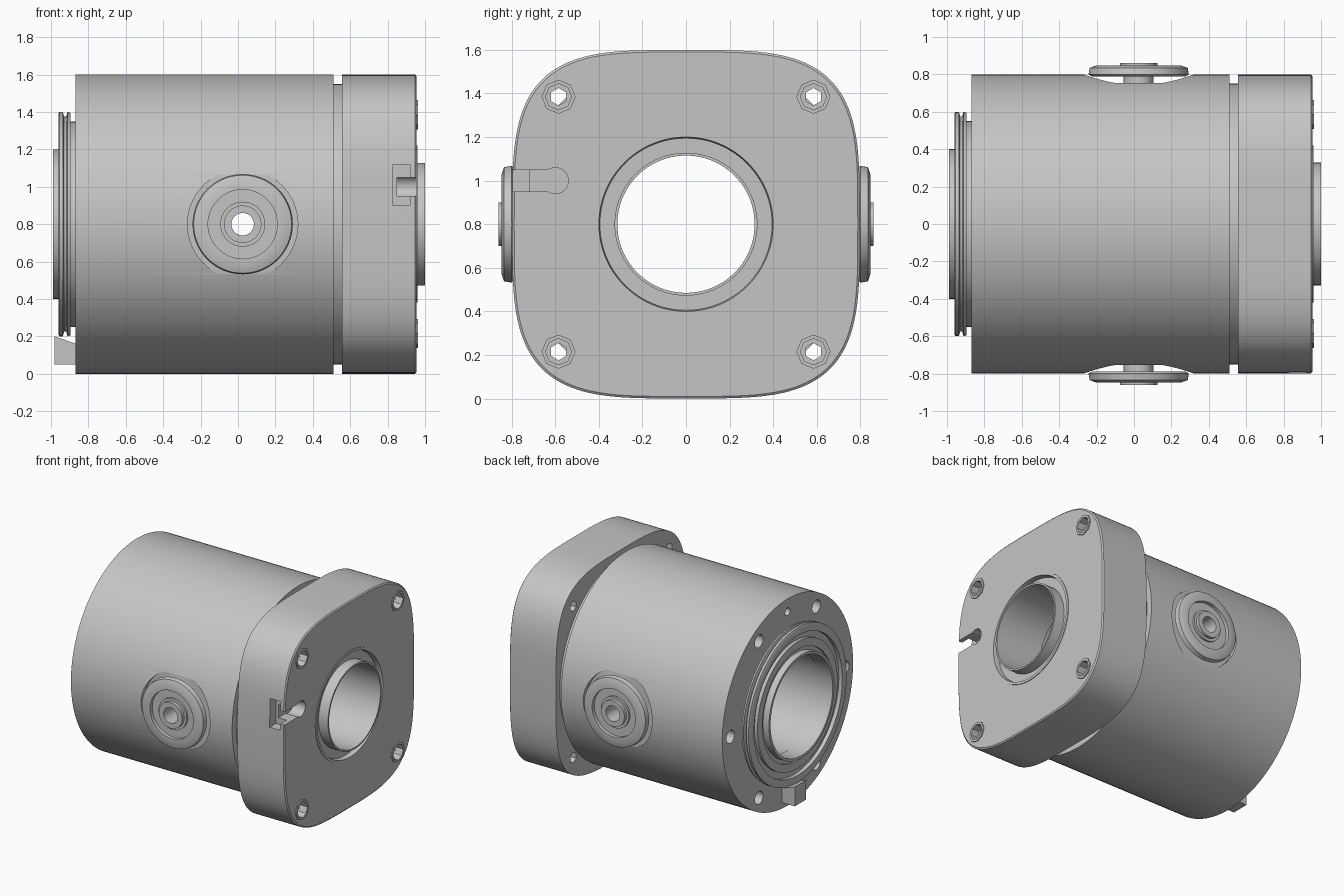
import bpy, bmesh, math
from mathutils import Matrix, Vector

cube = bpy.data.objects.get("Cube")
if cube:
    bpy.data.objects.remove(cube, do_unlink=True)

MID = 0.8          # height of the main axis
PORT_X = 0.025     # position of the side ports

grey = bpy.data.materials.new("plain grey metal")
grey.use_nodes = True
COLOUR = (0.56, 0.56, 0.56, 1)
grey.diffuse_color = COLOUR
grey.node_tree.nodes["Principled BSDF"].inputs["Base Color"].default_value = COLOUR


def finish(bm, name):
    bmesh.ops.recalc_face_normals(bm, faces=bm.faces)
    mesh = bpy.data.meshes.new(name)
    bm.to_mesh(mesh)
    bm.free()
    mesh.materials.append(grey)
    ob = bpy.data.objects.new(name, mesh)
    bpy.context.collection.objects.link(ob)
    return ob


def lathe(name, profile, axis, origin, steps=96):
    """Spin a closed (distance along axis, radius) profile into a ring."""
    axis, origin = Vector(axis), Vector(origin)
    bm = bmesh.new()
    verts = [bm.verts.new(origin + axis * a + Vector((0, 0, r))) for a, r in profile]
    edges = [bm.edges.new((v, verts[i - 1])) for i, v in enumerate(verts)]
    bmesh.ops.spin(bm, geom=verts + edges, cent=origin, axis=axis,
                   angle=math.tau, steps=steps, use_merge=True)
    bmesh.ops.remove_doubles(bm, verts=bm.verts, dist=1e-5)
    return finish(bm, name)


def rod(name, start, end, radius, sides=32):
    start, end = Vector(start), Vector(end)
    bm = bmesh.new()
    turn = (end - start).to_track_quat("Z", "Y").to_matrix().to_4x4()
    bmesh.ops.create_cone(bm, cap_ends=True, segments=sides, radius1=radius,
                          radius2=radius, depth=(end - start).length,
                          matrix=Matrix.Translation((start + end) / 2) @ turn)
    return finish(bm, name)


def box(name, low, high):
    bm = bmesh.new()
    low, high = Vector(low), Vector(high)
    bmesh.ops.create_cube(bm, size=1, matrix=Matrix.Translation((low + high) / 2)
                          @ Matrix.Diagonal((*(high - low), 1)))
    return finish(bm, name)


def cut(target, cutters):
    for c in cutters:
        mod = target.modifiers.new("cut", "BOOLEAN")
        mod.operation, mod.solver, mod.object = "DIFFERENCE", "EXACT", c
        bpy.context.view_layer.objects.active = target
        bpy.ops.object.modifier_apply(modifier=mod.name)
        bpy.data.objects.remove(c, do_unlink=True)


def smooth(ob):
    bpy.ops.object.select_all(action="DESELECT")
    ob.select_set(True)
    bpy.context.view_layer.objects.active = ob
    bpy.ops.object.shade_smooth_by_angle(angle=math.radians(30))


AXIS, CENTRE = (1, 0, 0), (0, 0, MID)
parts = []

# Round housing with a reduced neck behind the flange
body = lathe("housing", [(-0.87, 0.385), (-0.87, 0.8), (0.51, 0.8), (0.51, 0.75),
                         (0.6, 0.75), (0.6, 0.385)], AXIS, CENTRE, 128)
cutters = [rod("cross_hole", (PORT_X, -1, MID), (PORT_X, 1, MID), 0.06)]
for s in (-1, 1):
    cutters.append(rod("spotface", (PORT_X, s * 0.755, MID), (PORT_X, s, MID), 0.295, 64))
for i in range(6):
    a = math.tau * i / 6
    y, z = 0.7 * math.cos(a), MID + 0.7 * math.sin(a)
    cutters.append(rod("end_hole", (-1, y, z), (-0.72, y, z), 0.05, 24))
cutters.append(rod("pin_hole", (-1, 0, MID + 0.7), (-0.8, 0, MID + 0.7), 0.03, 16))
cut(body, cutters)
parts.append(body)

# Square flange with strongly rounded corners
bm = bmesh.new()
outline = []
for i in range(128):
    c, s = math.cos(math.tau * i / 128), math.sin(math.tau * i / 128)
    power = 2 / 3.7
    y = 0.798 * math.copysign(abs(c) ** power, c)
    z = MID + 0.8 * math.copysign(abs(s) ** power, s)
    outline.append((y, z))


def layer(x, k):
    return [bm.verts.new((x, y * k, MID + (z - MID) * k)) for y, z in outline]


layers = [layer(0.555, 1), layer(0.947, 1), layer(0.955, 0.988)]
for a, b in zip(layers, layers[1:]):
    for i in range(128):
        bm.faces.new((a[i - 1], a[i], b[i], b[i - 1]))
bm.faces.new(layers[0])
bm.faces.new(layers[-1])
flange = finish(bm, "flange")
cutters = [rod("bore", (0.4, 0, MID), (1.1, 0, MID), 0.4, 64),
           box("face_slot", (0.85, -0.9, 0.95), (1, -0.6, 1.05)),
           rod("slot_end", (0.85, -0.6, 1.0), (1, -0.6, 1.0), 0.06, 24),
           box("side_pocket", (0.83, -0.9, 0.9), (0.92, -0.72, 1.12))]
corners = [(y, MID + z) for y in (-0.585, 0.585) for z in (-0.585, 0.585)]
for y, z in corners:
    cutters.append(rod("bolt_hole", (0.5, y, z), (1, y, z), 0.04, 6))
    cutters.append(rod("bolt_recess", (0.86, y, z), (1, y, z), 0.065, 24))
cut(flange, cutters)
parts.append(flange)

# Bolt seats on the flange corners
for i, (y, z) in enumerate(corners):
    parts.append(lathe(f"bolt_seat_{i + 1}", [(0.9, 0.06), (0.9, 0.078), (0.963, 0.078),
                                              (0.963, 0.06)], AXIS, (0, y, z), 8))

# Collar around the bore: an outer rim, a groove and a raised inner lip
parts.append(lathe("flange_collar", [(0.6, 0.315), (0.6, 0.405), (0.9, 0.42), (0.96, 0.42),
                                     (0.96, 0.4), (0.92, 0.395), (0.92, 0.328), (1, 0.328),
                                     (1, 0.315)], AXIS, CENTRE))

# Stepped, grooved collar at the opposite end
parts.append(lathe("end_collar", [(-0.86, 0.38), (-0.86, 0.55), (-0.895, 0.55), (-0.895, 0.595),
                                  (-0.912, 0.6), (-0.918, 0.575), (-0.93, 0.575), (-0.936, 0.6),
                                  (-0.955, 0.6), (-0.96, 0.59), (-0.96, 0.54), (-0.93, 0.54),
                                  (-0.93, 0.49), (-0.955, 0.49), (-0.955, 0.43), (-0.94, 0.43),
                                  (-0.94, 0.4), (-0.99, 0.4), (-0.99, 0.38)], AXIS, CENTRE))

# Locating tab under the end collar
tab = box("locating_tab", (-0.98, -0.07, 0.05), (-0.865, 0.07, 0.2))
for v in tab.data.vertices:
    if v.co.z > 0.1 and v.co.x > -0.9:
        v.co.z -= 0.04
parts.append(tab)

# Side ports: a flat stepped disc on a hollow stem, one on each side
for s, side in ((-1, "front"), (1, "back")):
    parts.append(lathe(side + "_port", [(0.6, 0.06), (0.86, 0.06), (0.86, 0.1), (0.835, 0.1),
                                        (0.835, 0.12), (0.82, 0.12), (0.82, 0.185),
                                        (0.848, 0.185), (0.848, 0.225), (0.835, 0.262),
                                        (0.8, 0.268), (0.788, 0.25), (0.788, 0.08), (0.6, 0.08)],
                       (0, s, 0), (PORT_X, 0, MID), 64))

for ob in parts:
    if ob is not tab:
        smooth(ob)
